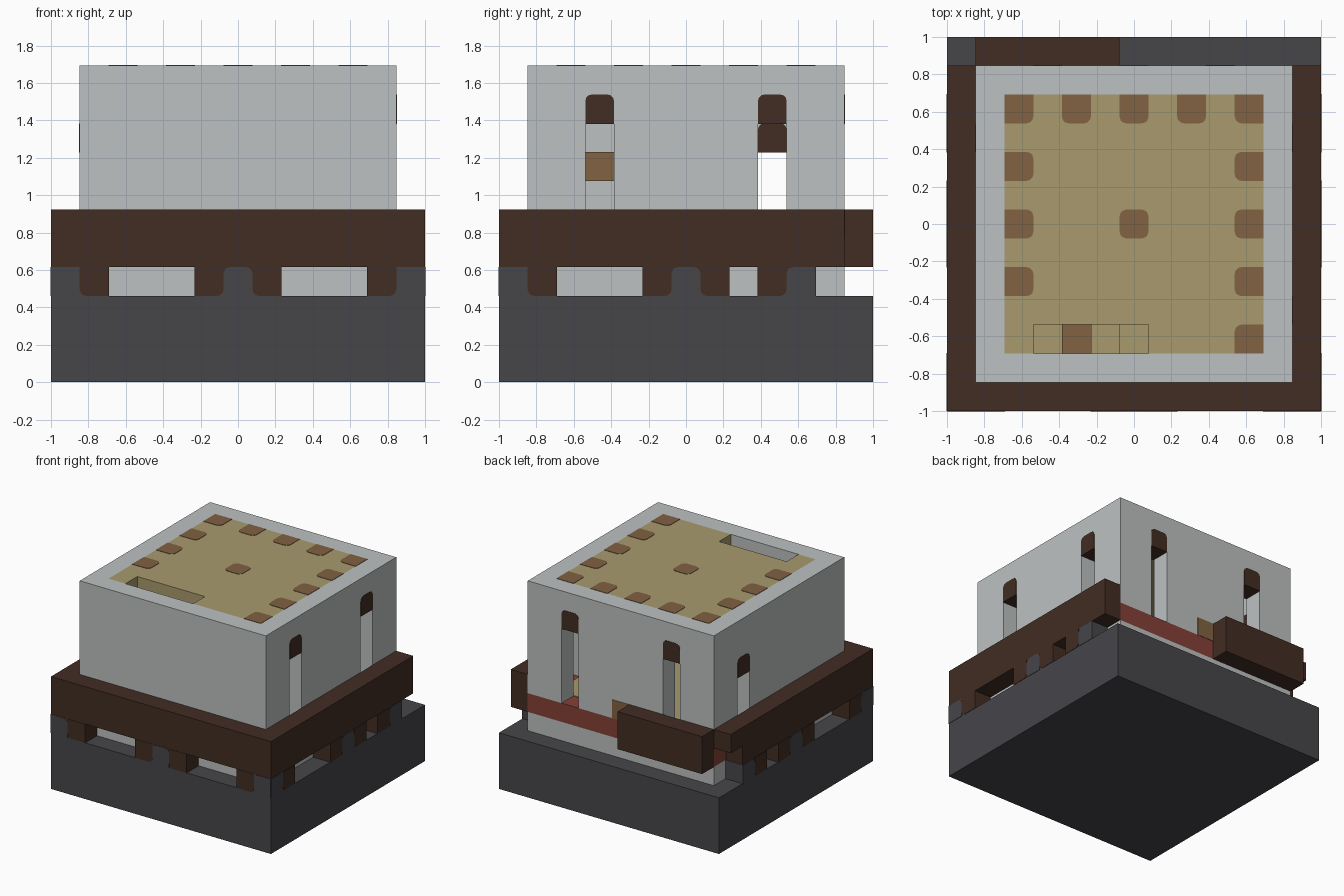
import bpy, bmesh, math

cube = bpy.data.objects.get("Cube")
if cube:
    bpy.data.objects.remove(cube, do_unlink=True)

C = 2 / 13            # one grid cell
SKIN = 0.003          # how far inlays stand proud
R = 0.035             # inlay corner radius


def material(name, r, g, b):
    def lin(v):
        v /= 255
        return v / 12.92 if v <= 0.04045 else ((v + 0.055) / 1.055) ** 2.4
    col = (lin(r), lin(g), lin(b), 1)
    m = bpy.data.materials.new(name)
    m.use_nodes = True
    m.diffuse_color = col
    m.node_tree.nodes["Principled BSDF"].inputs["Base Color"].default_value = col
    return m


stone = material("slate grey", 70, 70, 74)
timber = material("dark timber", 66, 45, 35)
plaster = material("pale plaster", 189, 193, 193)
plank = material("straw planks", 168, 155, 109)
knot = material("mid brown", 129, 98, 66)
brick = material("brick red", 132, 64, 54)

# Each side maps (along, depth, height) to model space
SIDES = {
    "front": lambda u, d, z: (u, -d, z),
    "back": lambda u, d, z: (u, d, z),
    "right": lambda u, d, z: (d, u, z),
    "left": lambda u, d, z: (-d, u, z),
    "roof": lambda u, d, z: (u, z, d),
}


def prism(name, pts, d0, d1, side, mat):
    bm = bmesh.new()
    f = SIDES[side]
    near = [bm.verts.new(f(u, d0, z)) for u, z in pts]
    far = [bm.verts.new(f(u, d1, z)) for u, z in pts]
    bm.faces.new(near)
    bm.faces.new(far[::-1])
    for i in range(len(pts)):
        j = (i + 1) % len(pts)
        bm.faces.new((near[i], far[i], far[j], near[j]))
    bmesh.ops.recalc_face_normals(bm, faces=bm.faces)
    me = bpy.data.meshes.new(name)
    bm.to_mesh(me)
    bm.free()
    me.materials.append(mat)
    ob = bpy.data.objects.new(name, me)
    bpy.context.collection.objects.link(ob)
    return ob


def rounded(u0, u1, z0, z1, corners):
    """Rectangle outline; corners flags rounding: bl, br, tr, tl."""
    pts = []
    spots = [(u0, z0, 1, 1, 180), (u1, z0, -1, 1, 270), (u1, z1, -1, -1, 0), (u0, z1, 1, -1, 90)]
    for (u, z, su, sz, a), on in zip(spots, corners):
        if not on:
            pts.append((u, z))
            continue
        for k in range(4):
            t = math.radians(a + 30 * k)
            pts.append((u + su * R + R * math.cos(t), z + sz * R + R * math.sin(t)))
    return pts


def block(name, side, u0, u1, d0, d1, z0, z1, mat):
    return prism(name, rounded(u0, u1, z0, z1, (0, 0, 0, 0)), d0, d1, side, mat)


def e(i):
    """Position of grid line i across the plan."""
    return -1 + i * C


# Solid foundation, plinth and brick course
block("foundation", "front", -1, 1, -1, 1, 0, 3 * C, stone)
block("plinth", "front", e(1), e(12), e(1), e(12), 3 * C, 4 * C, plaster)
block("brick_course", "front", e(1), e(12), e(1), e(12), 4 * C, 5 * C, brick)
block("inner_floor", "front", e(2), e(11), e(2), e(11), 5 * C, 5 * C + 0.005, plank)


# Walls with tall slots, each capped by a timber lintel
def wall(side, u0, u1, slots, head):
    d0, d1 = e(11), e(12)
    start = u0
    for i in slots:
        block(side + "_wall_pier", side, start, e(i), d0, d1, 5 * C, 11 * C, plaster)
        block(side + "_wall_head", side, e(i), e(i + 1), d0, d1, head * C, 11 * C, plaster)
        prism(side + "_lintel", rounded(e(i), e(i + 1), head * C - SKIN, (head + 1) * C, (0, 0, 1, 1)),
              d0 - SKIN, d1 + SKIN, side, timber)
        start = e(i + 1)
    block(side + "_wall_pier", side, start, u1, d0, d1, 5 * C, 11 * C, plaster)


wall("front", e(1), e(12), [], 9)
wall("back", e(1), e(12), [3, 9], 9)
wall("right", e(2), e(11), [3, 9], 9)
wall("left", e(2), e(11), [9], 8)
block("back_sill_block", "back", e(6), e(7), e(11) - SKIN, e(12) + SKIN, 5 * C, 6 * C, knot)

# Timber band around the outside, unfinished at the back
block("front_beam", "front", -1, 1, e(12), 1, 4 * C, 6 * C, timber)
block("right_beam", "right", e(1), e(12), e(12), 1, 4 * C, 6 * C, timber)
block("left_beam_lower", "left", e(1), e(11), e(12), 1, 4 * C, 5 * C, timber)
block("left_beam_upper", "left", e(1), e(12), e(12), 1, 5 * C, 6 * C, timber)
block("back_beam", "back", e(1), e(6), e(12), 1, 4 * C, 6 * C, timber)

# Interlocking stone studs and timber feet under the band
ROWS = {"front": "SB...BSB...BS", "right": "SB...BSB.BS..", "left": "SB...BSB.BS.."}
for side, row in ROWS.items():
    for i, kind in enumerate(row):
        if kind == ".":
            continue
        before = row[i - 1] if i else "."
        after = row[i + 1] if i < 12 else "."
        u0, u1 = e(i), e(i + 1)
        if kind == "S":
            core, skin = timber, stone
            flags = (0, 0, after == "B", before == "B")
            name = side + "_stone_stud"
        else:
            core, skin = stone, timber
            flags = (before == "S", after == "S", 0, 0)
            name = side + "_timber_foot"
        # open ends of a piece are wrapped by its inlay
        a = u0 - SKIN * (before == "." and i > 0)
        b = u1 + SKIN * (after == "." and i < 12)
        if not (i in (0, 12)):
            block(name + "_core", side, u0, u1, e(12), 1, 3 * C, 4 * C, core)
        prism(name, rounded(a, b, 3 * C, 4 * C, flags), e(12), 1 + SKIN, side, skin)

# Plank roof with a stair opening near the front
top = (10 * C, 11 * C)
block("roof_main", "front", e(2), e(11), e(2), -e(3), *top, plank)
block("roof_front_left", "front", e(2), e(3), -e(3), -e(2), *top, plank)
block("roof_front_right", "front", e(7), e(11), -e(3), -e(2), *top, plank)

# Brown inlays in the roof
KNOTS = [(2, 10), (4, 10), (6, 10), (8, 10), (10, 10), (2, 8), (10, 8), (2, 6),
         (6, 6), (10, 6), (2, 4), (10, 4), (10, 2)]
for i, j in KNOTS:
    w, ea, s, n = i > 2, i < 10, j > 2, j < 10
    prism("roof_knot", rounded(e(i), e(i + 1), e(j), e(j + 1), (s and w, s and ea, n and ea, n and w)),
          11 * C - 0.005, 11 * C + SKIN, "roof", knot)

# Steps descending below the opening
for k, i in enumerate((6, 5, 4, 3)):
    block("stair_step", "front", e(i), e(i + 1), -e(3), -e(2), (8 - k) * C, (9 - k) * C,
          knot if i == 4 else plank)
block("stair_corner", "front", e(2), e(3), -e(4), -e(3), 7 * C, 8 * C, knot)
